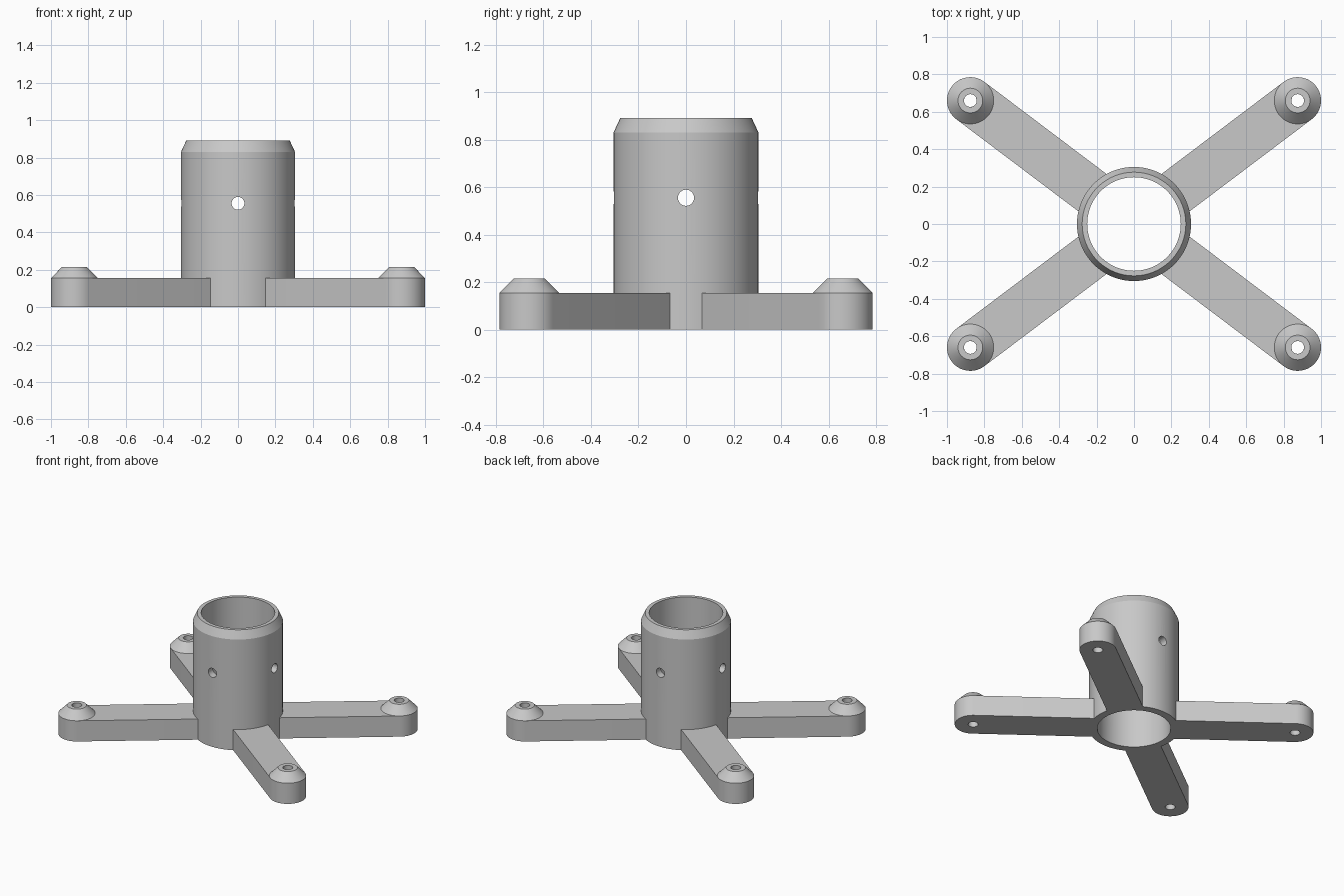
import bpy, bmesh
from math import sin, cos, asin, atan2, hypot, pi, radians
from mathutils import Matrix

cube = bpy.data.objects.get("Cube")
if cube:
    bpy.data.objects.remove(cube)

# Main dimensions
TUBE_R, BORE_R, TUBE_H = 0.305, 0.25, 0.89
FOOT_X, FOOT_Y, FOOT_R = 0.875, 0.66, 0.125
ARM_H, BOSS_H, HOLE_R = 0.155, 0.215, 0.034
REACH = hypot(FOOT_X, FOOT_Y)

grey = bpy.data.materials.new("plain grey")
grey.diffuse_color = (0.58, 0.58, 0.58, 1)
grey.use_nodes = True
grey.node_tree.nodes["Principled BSDF"].inputs["Base Color"].default_value = grey.diffuse_color


def add_object(name, bm):
    bmesh.ops.recalc_face_normals(bm, faces=bm.faces)
    mesh = bpy.data.meshes.new(name)
    bm.to_mesh(mesh)
    bm.free()
    mesh.materials.append(grey)
    obj = bpy.data.objects.new(name, mesh)
    bpy.context.collection.objects.link(obj)
    return obj


def lathe(name, profile, steps, closed):
    """Spin a radius/height profile around z."""
    bm = bmesh.new()
    rings = [[bm.verts.new((r * cos(2 * pi * i / steps), r * sin(2 * pi * i / steps), z))
              for i in range(steps)] for r, z in profile]
    pairs = list(zip(rings, rings[1:]))
    if closed:
        pairs.append((rings[-1], rings[0]))
    for low, high in pairs:
        for i in range(steps):
            j = (i + 1) % steps
            bm.faces.new((low[i], low[j], high[j], high[i]))
    return add_object(name, bm)


def drill(obj, matrix, depth):
    """Cut a round hole, then discard the cutter."""
    bm = bmesh.new()
    bmesh.ops.create_cone(bm, cap_ends=True, segments=32, radius1=HOLE_R,
                          radius2=HOLE_R, depth=depth, matrix=matrix)
    cutter = add_object("hole_cutter", bm)
    cutter.hide_render = True
    mod = obj.modifiers.new("hole", 'BOOLEAN')
    mod.operation, mod.solver, mod.object = 'DIFFERENCE', 'EXACT', cutter
    activate(obj)
    bpy.ops.object.modifier_apply(modifier=mod.name)
    bpy.data.objects.remove(cutter)


def activate(obj):
    bpy.ops.object.select_all(action='DESELECT')
    obj.select_set(True)
    bpy.context.view_layer.objects.active = obj


def smooth(obj):
    activate(obj)
    bpy.ops.object.shade_smooth_by_angle(angle=radians(20))


# Central tube with a chamfered rim and cross-drilled pin holes
tube = lathe("central_tube", [(BORE_R, 0), (TUBE_R, 0), (TUBE_R, 0.83),
                              (0.277, TUBE_H), (BORE_R, TUBE_H)], 96, True)
for axis in 'XY':
    drill(tube, Matrix.Translation((0, 0, 0.555)) @ Matrix.Rotation(pi / 2, 4, axis), 1)
smooth(tube)


def make_arm(name, angle):
    # Outline: arc hugging the tube, then a rounded outer end
    root_r = TUBE_R - 0.004
    half = asin(FOOT_R / root_r)
    outline = [(root_r * cos(a), root_r * sin(a))
               for a in (half - 2 * half * i / 12 for i in range(13))]
    outline += [(REACH + FOOT_R * cos(a), FOOT_R * sin(a))
                for a in (-pi / 2 + pi * i / 32 for i in range(33))]
    bm = bmesh.new()
    base = bm.faces.new([bm.verts.new((x, y, 0)) for x, y in outline])
    top = bmesh.ops.extrude_face_region(bm, geom=[base], use_keep_orig=True)
    bmesh.ops.translate(bm, vec=(0, 0, ARM_H),
                        verts=[v for v in top["geom"] if isinstance(v, bmesh.types.BMVert)])
    arm = add_object(name, bm)
    drill(arm, Matrix.Translation((REACH, 0, 0)), 1)
    arm.rotation_euler.z = angle
    smooth(arm)


# Four arms, each with a conical screw boss at its end
for side, sx in (("left", 1), ("right", -1)):
    for end, sy in (("front", -1), ("back", 1)):
        x, y = sx * FOOT_X, sy * FOOT_Y
        make_arm(f"{end}_{side}_arm", atan2(y, x))
        boss = lathe(f"{end}_{side}_boss", [(FOOT_R, ARM_H), (0.066, BOSS_H),
                                            (HOLE_R, BOSS_H), (HOLE_R, ARM_H)], 64, False)
        boss.location = (x, y, 0)
        smooth(boss)
